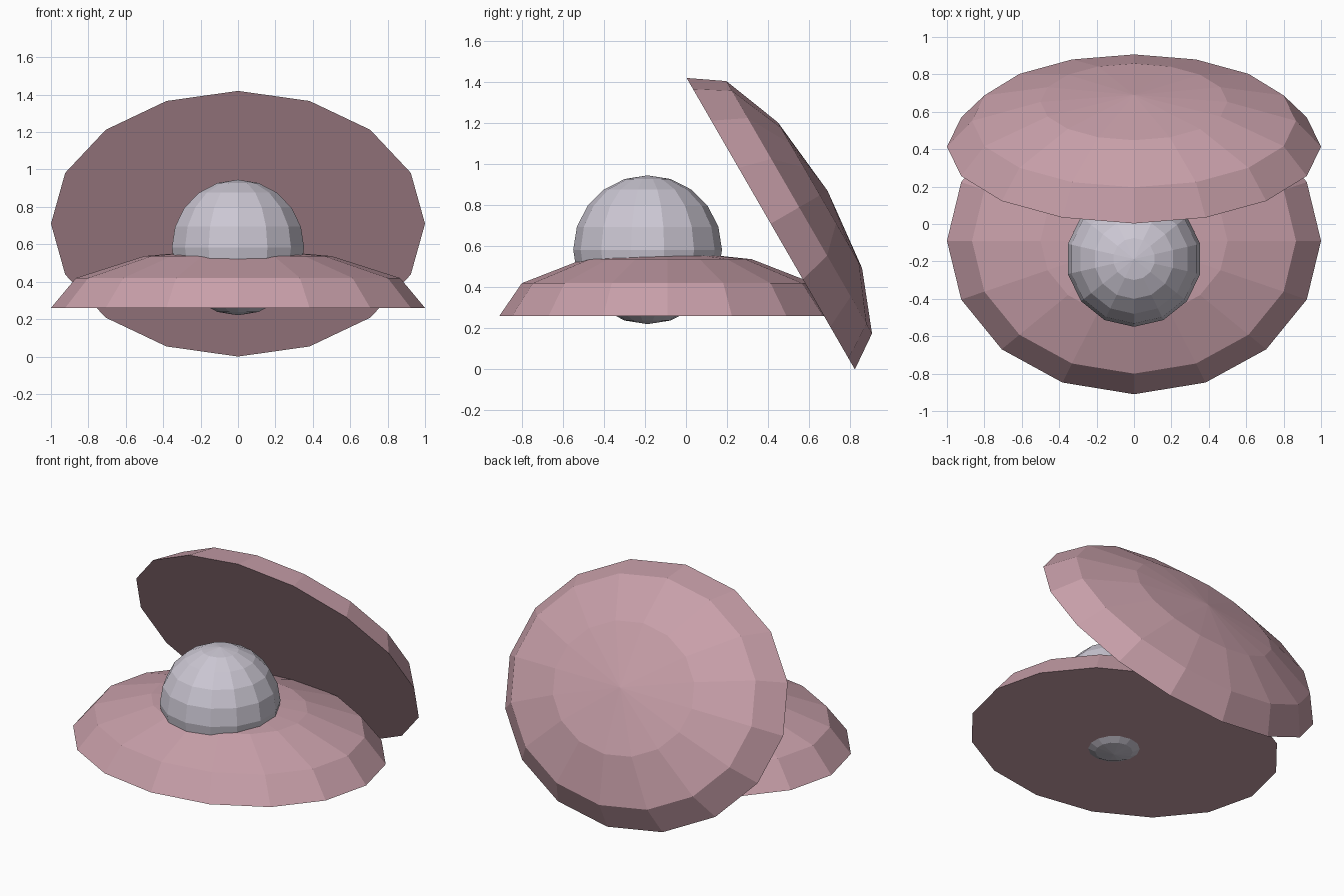
import bpy, bmesh, math
from mathutils import Matrix

cube = bpy.data.objects.get("Cube")
if cube:
    bpy.data.objects.remove(cube, do_unlink=True)


def make_material(name, color):
    mat = bpy.data.materials.new(name)
    mat.use_nodes = True
    mat.diffuse_color = color
    mat.node_tree.nodes["Principled BSDF"].inputs["Base Color"].default_value = color
    return mat


def ball(name, segments, rings, scale, location, tilt, mat, half=False):
    """Faceted ball; with half=True a closed dome with a flat underside."""
    bm = bmesh.new()
    bmesh.ops.create_uvsphere(bm, u_segments=segments, v_segments=rings, radius=1)
    if half:
        lower = [v for v in bm.verts if v.co.z < -0.01]
        bmesh.ops.delete(bm, geom=lower, context='VERTS')
        bmesh.ops.holes_fill(bm, edges=[e for e in bm.edges if e.is_boundary])
    bmesh.ops.transform(bm, matrix=Matrix.Diagonal((*scale, 1)), verts=bm.verts)
    bmesh.ops.recalc_face_normals(bm, faces=bm.faces)
    mesh = bpy.data.meshes.new(name)
    bm.to_mesh(mesh)
    bm.free()
    mesh.materials.append(mat)
    obj = bpy.data.objects.new(name, mesh)
    obj.location = location
    obj.rotation_euler.x = tilt
    bpy.context.collection.objects.link(obj)
    return obj


shell_pink = make_material("shell pink", (0.58, 0.35, 0.40, 1))
pearl_grey = make_material("pearl grey", (0.60, 0.57, 0.65, 1))

# Two matching shell halves, the upper one swung open at the back
shell_size = (1.0, 0.82, 0.32)
ball("lower_shell", 16, 6, shell_size, (0, -0.09, 0.26), 0, shell_pink, half=True)
ball("upper_shell", 16, 6, shell_size, (0, 0.413, 0.71), math.radians(-60), shell_pink, half=True)

# Pearl resting through the lower shell
ball("pearl", 14, 10, (0.3625,) * 3, (0, -0.187, 0.583), 0, pearl_grey)
